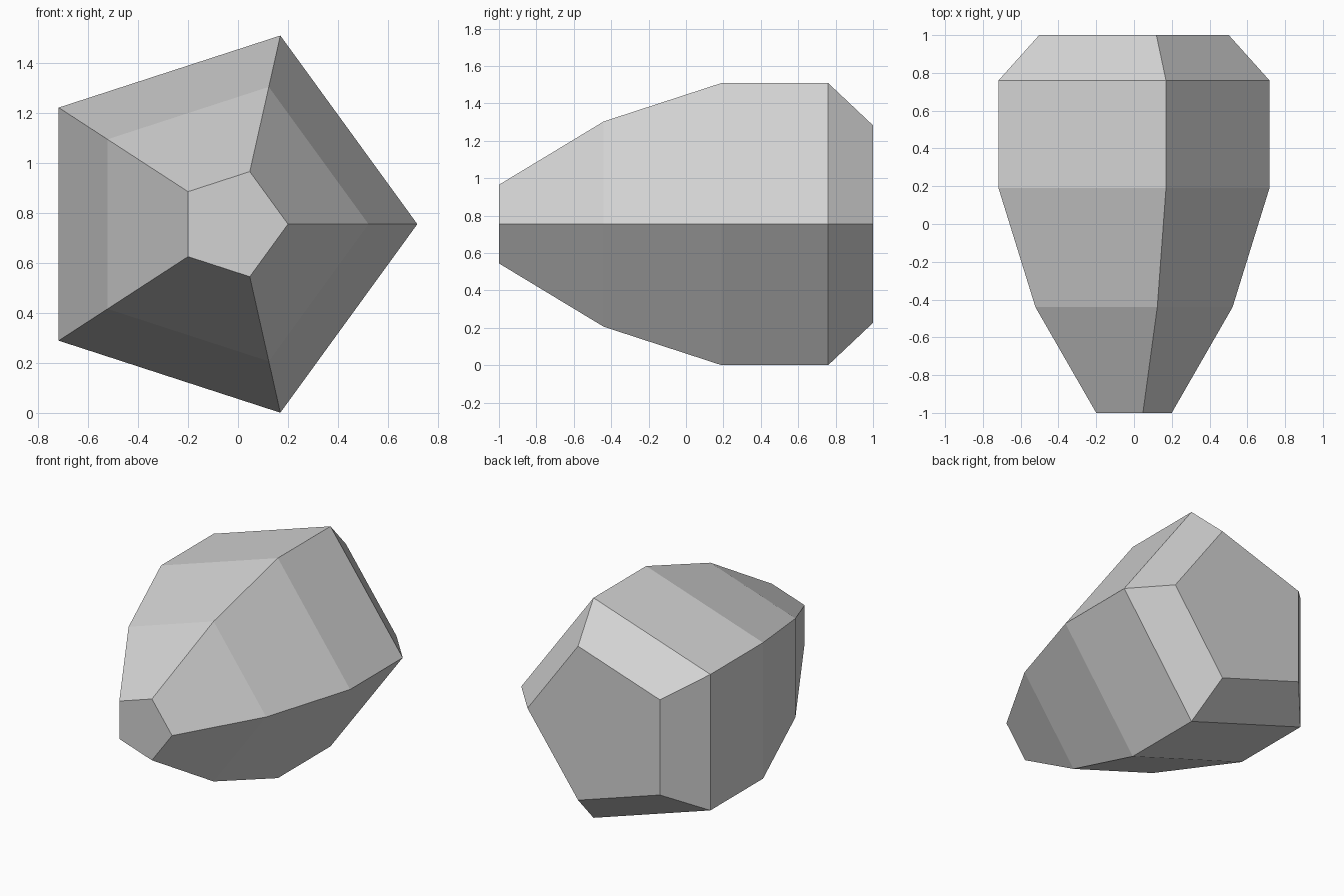
import bpy
import bmesh
from math import cos, sin, pi

cube = bpy.data.objects.get("Cube")
if cube:
    bpy.data.objects.remove(cube, do_unlink=True)

SIDES = 5
MID_Z = 0.755
# Rings along the stone: (y, circumradius)
RINGS = [(-1, 0.221), (-0.44, 0.577), (0.19, 0.793), (0.76, 0.793), (1, 0.555)]

# Single grey stone colour
grey = bpy.data.materials.new("stone_grey")
grey.use_nodes = True
colour = (0.65, 0.65, 0.65, 1)
grey.diffuse_color = colour
bsdf = next(n for n in grey.node_tree.nodes if n.type == 'BSDF_PRINCIPLED')
bsdf.inputs["Base Color"].default_value = colour


def pentagon(bm, y, radius):
    """Pentagon with one corner towards +x, its width centred on x = 0."""
    shift = -radius * (1 - cos(pi / SIDES)) / 2
    angles = [2 * pi * i / SIDES for i in range(SIDES)]
    return [bm.verts.new((shift + radius * cos(a), y, MID_Z + radius * sin(a)))
            for a in angles]


# Faceted stone: lofted pentagons with flat end caps
bm = bmesh.new()
loops = [pentagon(bm, y, r) for y, r in RINGS]
for a, b in zip(loops, loops[1:]):
    for i in range(SIDES):
        j = (i + 1) % SIDES
        bm.faces.new((a[i], a[j], b[j], b[i]))
bm.faces.new(loops[0])
bm.faces.new(loops[-1])
bmesh.ops.recalc_face_normals(bm, faces=bm.faces)

mesh = bpy.data.meshes.new("faceted_stone")
bm.to_mesh(mesh)
bm.free()
mesh.materials.append(grey)
stone = bpy.data.objects.new("faceted_stone", mesh)
bpy.context.collection.objects.link(stone)
